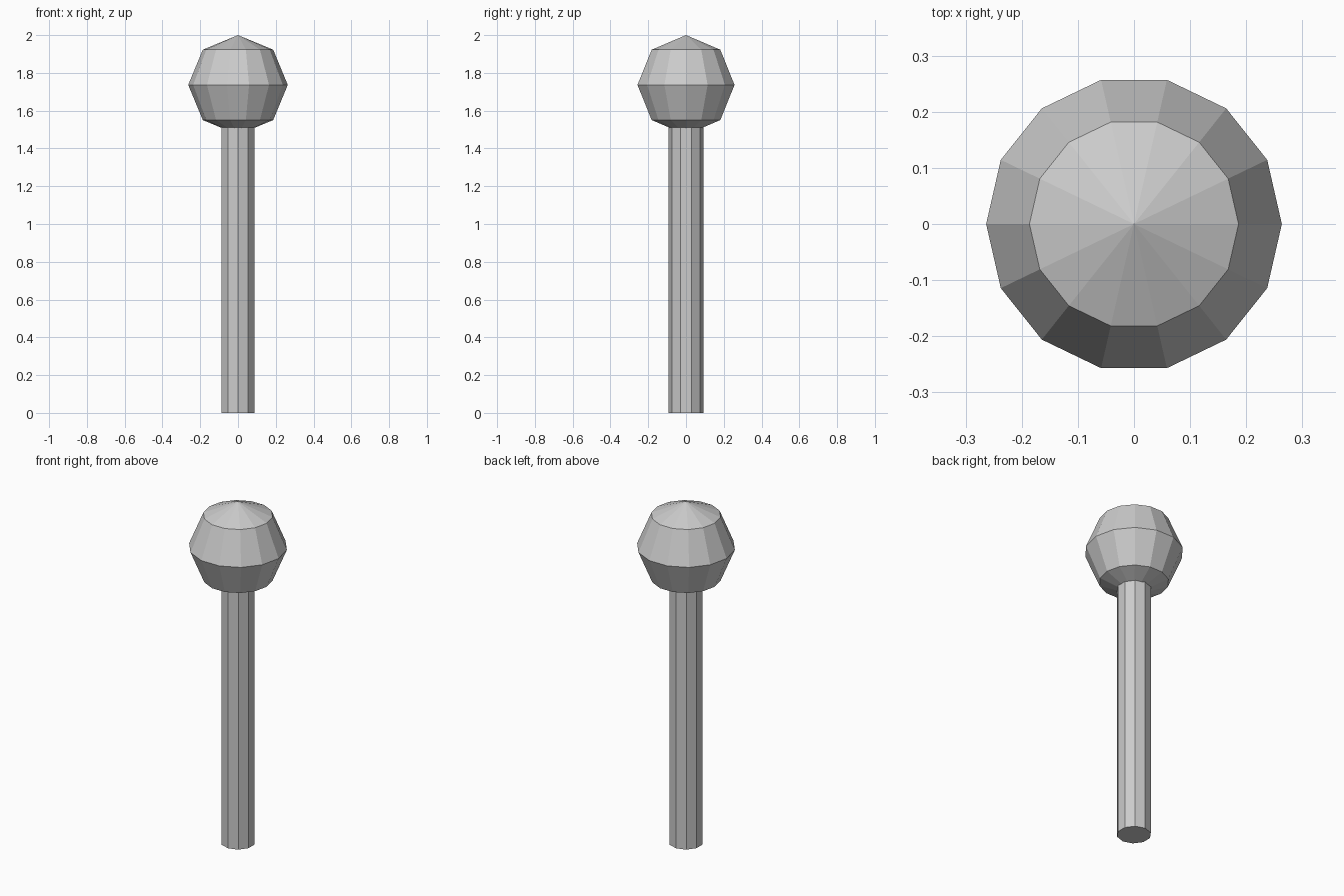
import bpy
import math

if "Cube" in bpy.data.objects:
    bpy.data.objects.remove(bpy.data.objects["Cube"])

STEM_R, STEM_TOP = 0.092, 1.52
BALL_R = 0.2635

# Straight stem
bpy.ops.mesh.primitive_cylinder_add(vertices=10, radius=STEM_R, depth=STEM_TOP,
                                    location=(0, 0, STEM_TOP / 2))
bpy.context.object.name = "stem"

# Faceted ball head, with a corner on the y axis
bpy.ops.mesh.primitive_uv_sphere_add(segments=14, ring_count=4, radius=BALL_R,
                                     location=(0, 0, 2 - BALL_R),
                                     rotation=(0, 0, math.pi / 2))
bpy.context.object.name = "ball_head"
